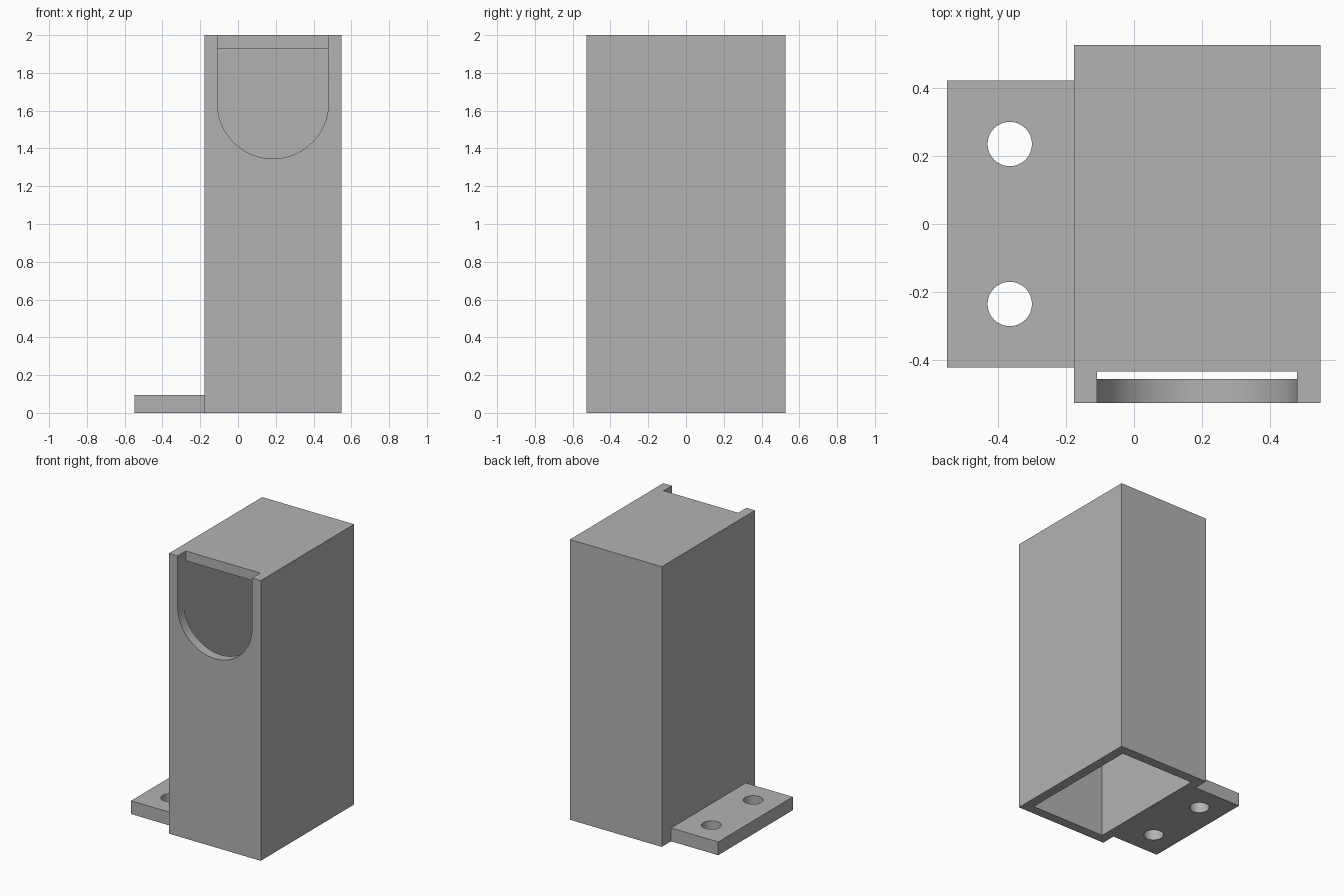
import bpy
import math

cube = bpy.data.objects.get("Cube")
if cube:
    bpy.data.objects.remove(cube, do_unlink=True)

# One plain grey for the whole bracket
grey = bpy.data.materials.new("plain grey")
grey.use_nodes = True
COLOR = (0.45, 0.45, 0.45, 1)
grey.diffuse_color = COLOR
grey.node_tree.nodes["Principled BSDF"].inputs["Base Color"].default_value = COLOR

# Main dimensions
LEFT, RIGHT = 0.548, -0.177
DEPTH, HEIGHT, WALL = 0.526, 2.0, 0.07
MID = 0.185
SLOT_R = 0.294


def prism(name, outline, y0, y1):
    """Extrude an x-z outline from y0 to y1."""
    n = len(outline)
    verts = [(x, y, z) for y in (y0, y1) for x, z in outline]
    faces = [tuple(range(n)), tuple(reversed(range(n, 2 * n)))]
    faces += [(i, i + n, (i + 1) % n + n, (i + 1) % n) for i in range(n)]
    mesh = bpy.data.meshes.new(name)
    mesh.from_pydata(verts, [], faces)
    mesh.materials.append(grey)
    obj = bpy.data.objects.new(name, mesh)
    bpy.context.collection.objects.link(obj)
    return obj


def box(name, x0, x1, y0, y1, z0, z1):
    return prism(name, [(x0, z0), (x1, z0), (x1, z1), (x0, z1)], y0, y1)


def cut(target, cutter):
    """Subtract the cutter from the target, then discard it."""
    cutter.hide_render = True
    mod = target.modifiers.new("cut", "BOOLEAN")
    mod.operation, mod.solver, mod.object = "DIFFERENCE", "EXACT", cutter
    bpy.ops.object.select_all(action="DESELECT")
    bpy.context.view_layer.objects.active = target
    target.select_set(True)
    bpy.ops.object.modifier_apply(modifier=mod.name)
    bpy.data.objects.remove(cutter, do_unlink=True)


# Housing: closed top and sides, hollow and open underneath
housing = box("housing", RIGHT, LEFT, -DEPTH, DEPTH, 0, HEIGHT)
cut(housing, box("cavity_cutter", MID - SLOT_R, MID + SLOT_R,
                 WALL - DEPTH, DEPTH - WALL, -0.1, HEIGHT - WALL))

# Round-bottomed slot through the front wall and the front edge of the top
arc = [(MID + SLOT_R * math.cos(a), 1.64 + SLOT_R * math.sin(a))
       for a in (math.pi + math.pi * i / 48 for i in range(49))]
slot = arc + [(MID + SLOT_R, HEIGHT + 0.1), (MID - SLOT_R, HEIGHT + 0.1)]
cut(housing, prism("slot_cutter", slot, -DEPTH - 0.1, -0.433))

# Mounting flange on the right side with two screw holes
flange = box("mounting_flange", -0.549, RIGHT, -0.421, 0.421, 0, 0.095)
for y in (-0.235, 0.235):
    bpy.ops.mesh.primitive_cylinder_add(vertices=64, radius=0.065, depth=0.4,
                                        location=(-0.365, y, 0.05))
    hole = bpy.context.object
    hole.name = "hole_cutter"
    hole.data.materials.append(grey)
    cut(flange, hole)

# Smooth curved walls, crisp edges
for part in (housing, flange):
    bpy.ops.object.select_all(action="DESELECT")
    bpy.context.view_layer.objects.active = part
    part.select_set(True)
    bpy.ops.object.shade_smooth_by_angle(angle=math.radians(30))
